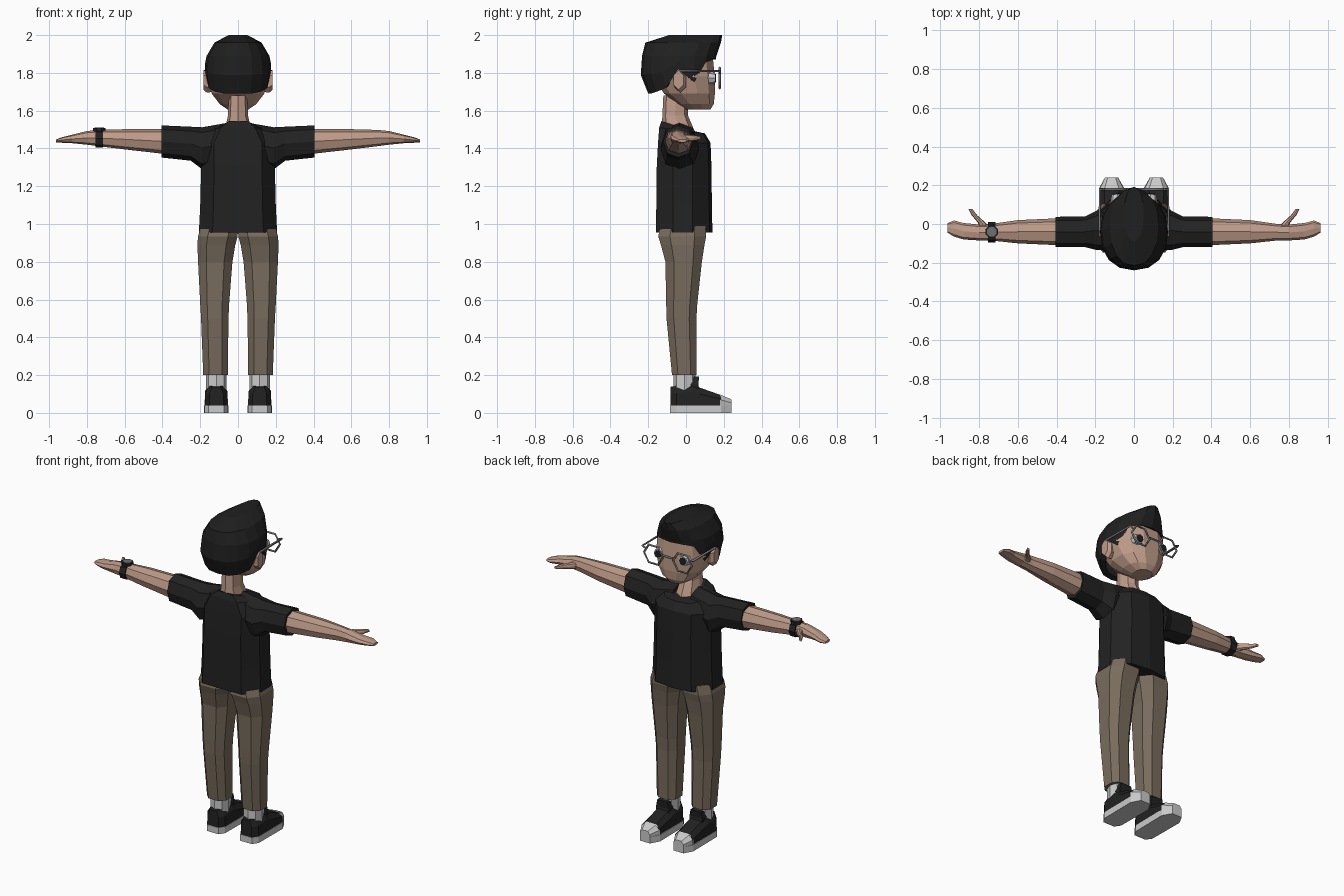
import bpy, bmesh
from math import sin, cos, pi, radians
from mathutils import Vector

if "Cube" in bpy.data.objects:
    bpy.data.objects.remove(bpy.data.objects["Cube"])


def material(name, r, g, b):
    m = bpy.data.materials.new(name)
    m.diffuse_color = (r, g, b, 1)
    m.use_nodes = True
    m.node_tree.nodes["Principled BSDF"].inputs["Base Color"].default_value = m.diffuse_color
    return m


BLACK = material("black_cloth", .016, .016, .016)
HAIR = material("hair", .014, .014, .014)
SKIN = material("skin", .52, .33, .25)
PANTS = material("trousers", .19, .15, .11)
WHITE = material("white", .55, .55, .55)
METAL = material("frame_grey", .16, .16, .17)


def skin(name, rings, mat, mirror=False, cap=(True, True)):
    """Bridge rings of points into one surface, optionally mirrored in x."""
    bm = bmesh.new()
    for s in ((1, -1) if mirror else (1,)):
        vs = [[bm.verts.new((p[0] * s, p[1], p[2])) for p in r] for r in rings]
        n = len(vs[0])
        for a, b in zip(vs, vs[1:]):
            for i in range(n):
                j = (i + 1) % n
                bm.faces.new((a[i], a[j], b[j], b[i]))
        if cap[0]:
            bm.faces.new(vs[0][::-1])
        if cap[1]:
            bm.faces.new(vs[-1])
    bmesh.ops.recalc_face_normals(bm, faces=bm.faces)
    me = bpy.data.meshes.new(name)
    bm.to_mesh(me)
    bm.free()
    ob = bpy.data.objects.new(name, me)
    bpy.context.collection.objects.link(ob)
    me.materials.append(mat)
    return ob


def oval(n, e=1.0, turn=0.0):
    """Unit superellipse section; e below 1 is squarer."""
    f = lambda v: (1 if v >= 0 else -1) * abs(round(v, 6)) ** e
    return [(f(cos(turn + 2 * pi * i / n)), f(sin(turn + 2 * pi * i / n))) for i in range(n)]


def loft(name, axis, unit, secs, mat, mirror=False):
    """secs: (position, a_min, a_max, b_min, b_max[, tilt])"""
    rings = []
    for s in secs:
        t, a0, a1, b0, b1 = s[:5]
        tilt = s[5] if len(s) > 5 else 0
        ring = []
        for u, v in unit:
            a, b = (a0 + a1) / 2 + u * (a1 - a0) / 2, (b0 + b1) / 2 + v * (b1 - b0) / 2
            p = t + tilt * (v + 1) / 2
            ring.append({'x': (p, a, b), 'y': (a, p, b), 'z': (a, b, p)}[axis])
        rings.append(ring)
    return skin(name, rings, mat, mirror)


def wire(name, paths, r, mat):
    cu = bpy.data.curves.new(name, 'CURVE')
    cu.dimensions = '3D'
    cu.bevel_depth, cu.bevel_resolution = r, 0
    for pts, closed in paths:
        sp = cu.splines.new('POLY')
        sp.points.add(len(pts) - 1)
        for q, p in zip(sp.points, pts):
            q.co = (*p, 1)
        sp.use_cyclic_u = closed
    ob = bpy.data.objects.new(name, cu)
    bpy.context.collection.objects.link(ob)
    cu.materials.append(mat)


OCT = oval(8, .85)
SQUARE = [(-1, -1), (1, -1), (1, 1), (-1, 1)]
SHOE = [(-1, -1), (1, -1), (1, .3), (.6, 1), (-.6, 1), (-1, .3)]
half = [(.6, .9), (1, .3), (1, -.4), (.65, -1)]
TORSO = [(0, 1)] + half + [(0, -1)] + [(-x, y) for x, y in half[::-1]]

# Shirt
loft("shirt_body", 'z', TORSO, [
    (.955, -.207, .207, -.16, .14), (1.1, -.2, .2, -.157, .137),
    (1.3, -.195, .195, -.155, .135), (1.43, -.195, .195, -.148, .13),
    (1.51, -.14, .14, -.142, .1, -.03), (1.545, -.075, .075, -.13, .05, -.06)], BLACK)
loft("sleeve", 'x', OCT, [
    (.06, -.13, .06, 1.33, 1.535), (.19, -.135, .07, 1.29, 1.512),
    (.25, -.12, .04, 1.335, 1.515), (.405, -.12, .037, 1.352, 1.522)], BLACK, True)

# Neck, arms and hands
loft("neck", 'z', OCT, [
    (1.52, -.07, .07, -.128, .055, -.05), (1.575, -.053, .053, -.125, .01),
    (1.68, -.05, .05, -.12, .01)], SKIN)
loft("arm", 'x', OCT, [
    (.38, -.11, .03, 1.37, 1.503), (.6, -.1, .02, 1.395, 1.502),
    (.74, -.085, 0, 1.412, 1.498), (.8, -.085, -.003, 1.42, 1.492),
    (.88, -.08, .005, 1.428, 1.472), (.93, -.065, .018, 1.43, 1.46),
    (.963, -.045, .005, 1.432, 1.448)], SKIN, True)
loft("thumb", 'y', OCT, [
    (-.03, .74, .8, 1.43, 1.475), (.005, .765, .805, 1.435, 1.475),
    (.045, .81, .838, 1.44, 1.47), (.078, .835, .855, 1.447, 1.463)], SKIN, True)

# Wristwatch
loft("watch_band", 'x', OCT, [
    (-.755, -.095, .01, 1.405, 1.5), (-.715, -.095, .01, 1.405, 1.5)], BLACK)
loft("watch_case", 'z', oval(8, 1, pi / 8), [
    (1.48, -.77, -.7, -.075, -.005), (1.508, -.77, -.7, -.075, -.005)], BLACK)
loft("watch_dial", 'z', oval(8, 1, pi / 8), [
    (1.5, -.762, -.708, -.067, -.013), (1.511, -.762, -.708, -.067, -.013)], METAL)

# Trousers and socks
loft("trouser_leg", 'z', oval(8, .75, pi / 8), [
    (.2, .05, .188, -.078, .06), (.5, .046, .2, -.108, .06),
    (.58, .042, .205, -.11, .065), (.8, .024, .217, -.115, .09),
    (.89, .008, .221, -.14, .105), (.935, -.005, .218, -.155, .115),
    (.99, -.005, .2, -.14, .11)], PANTS, True)
loft("sock", 'z', OCT, [
    (.1, .06, .17, -.065, .05), (.21, .06, .17, -.065, .05)], WHITE, True)

# Shoes
loft("shoe_sole", 'y', SQUARE, [
    (-.085, .075, .155, 0, .04), (-.05, .053, .178, 0, .04),
    (.185, .05, .18, 0, .04), (.24, .082, .15, 0, .04)], WHITE, True)
loft("shoe_upper", 'y', SHOE, [
    (-.082, .078, .152, .035, .138), (-.05, .055, .176, .035, .142),
    (.03, .055, .176, .035, .155), (.07, .055, .176, .035, .135),
    (.185, .055, .176, .035, .094)], BLACK, True)
loft("shoe_tongue", 'z', SQUARE, [
    (.11, .075, .155, 0, .075), (.15, .07, .16, .0, .065),
    (.192, .08, .15, .045, .07)], BLACK, True)
loft("shoe_toe_cap", 'y', SHOE, [
    (.18, .052, .178, .02, .097), (.24, .082, .15, .02, .072)], WHITE, True)

# Head, ears and eyes
loft("head", 'z', oval(12, .85, pi / 12), [
    (1.605, -.055, .055, -.0, .13), (1.635, -.1, .1, -.05, .15),
    (1.69, -.143, .143, -.12, .157), (1.78, -.168, .168, -.18, .157),
    (1.87, -.162, .162, -.18, .148), (1.94, -.09, .09, -.11, .09)], SKIN)
loft("ear", 'x', oval(6, 1, pi / 6), [
    (.13, -.05, -.005, 1.7, 1.79), (.165, -.065, .005, 1.695, 1.81),
    (.183, -.07, -.01, 1.71, 1.815)], SKIN, True)
loft("eye_white", 'y', oval(8), [
    (.11, .048, .122, 1.735, 1.81), (.153, .055, .115, 1.743, 1.802)], WHITE, True)
loft("pupil", 'y', oval(8), [
    (.14, .063, .107, 1.75, 1.795), (.158, .063, .107, 1.75, 1.795)], HAIR, True)

# Hair: hairline height by angle from the front, swept up to a quiff
line = [1.87, 1.87, 1.855, 1.75, 1.82, 1.72, 1.7, 1.69, 1.69]
shape = [(1.69, -.2, .155, .162), (1.78, -.24, .155, .178), (1.88, -.235, .158, .172),
         (1.96, -.215, .185, .125), (2.0, -.09, .192, .05)]


def hair_point(a, z, k=1.0):
    for lo, hi in zip(shape, shape[1:]):
        if z <= hi[0]:
            break
    f = (z - lo[0]) / (hi[0] - lo[0])
    back, front, w = (p + (q - p) * f for p, q in zip(lo[1:], hi[1:]))
    sg = lambda v: (1 if v >= 0 else -1) * abs(round(v, 6)) ** .9
    return (k * w * sg(sin(a)), (back + front) / 2 + k * (front - back) / 2 * sg(cos(a)), z)


low = [line[min(i, 16 - i)] for i in range(16)]
ang = [2 * pi * i / 16 for i in range(16)]
rings = [[hair_point(a, b + .01, .8) for a, b in zip(ang, low)]]
for t in (0, .5, 1):
    rings.append([hair_point(a, b + (1.89 - b) * t) for a, b in zip(ang, low)])
for z in (1.96, 2.0):
    rings.append([hair_point(a, z) for a in ang])
skin("hair", rings, HAIR, cap=(False, True))

# Glasses: hexagonal rims, bridge and temples
paths = [([(-.035, .178, 1.785), (.035, .178, 1.785)], False)]
for s in (1, -1):
    paths.append(([(s * (.1 + .065 * cos(radians(60 * i))), .178, 1.773 + .063 * sin(radians(60 * i)))
                   for i in range(6)], True))
    paths.append(([(s * .155, .178, 1.8), (s * .176, .178, 1.81), (s * .178, -.04, 1.81)], False))
wire("glasses", paths, .007, METAL)
